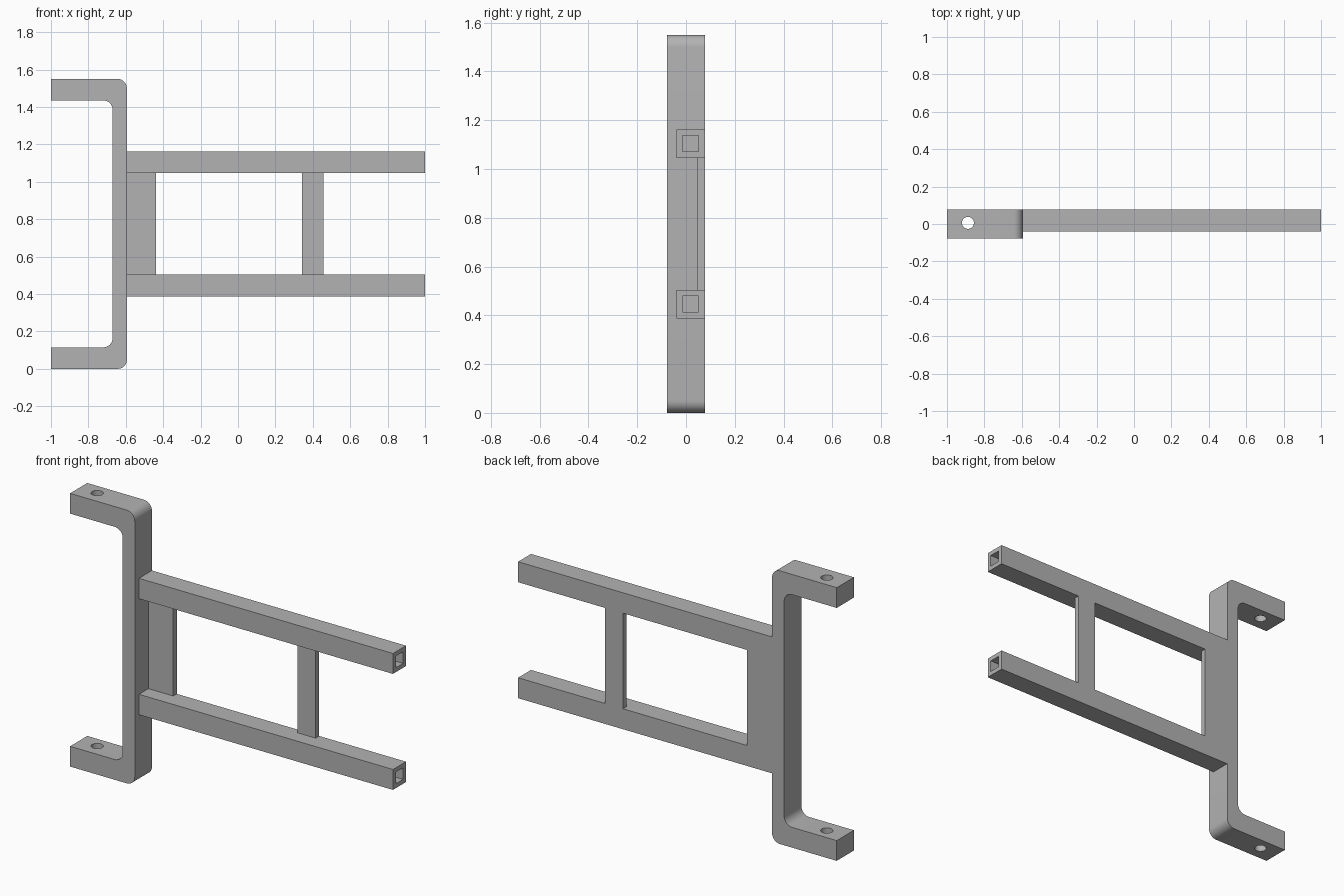
import bpy, bmesh
from math import pi, cos, sin
from mathutils import Matrix, Vector

cube = bpy.data.objects.get("Cube")
if cube:
    bpy.data.objects.remove(cube, do_unlink=True)

# Single bare-metal colour
metal = bpy.data.materials.new("grey_metal")
metal.use_nodes = True
GREY = (0.45, 0.45, 0.45, 1)
metal.diffuse_color = GREY
metal.node_tree.nodes["Principled BSDF"].inputs["Base Color"].default_value = GREY

HALF_Y = 0.077          # half depth of the bracket
HEIGHT = 1.55
MID = HEIGHT / 2
TUBE = 0.116            # outer tube width
WALL = 0.025
WEB_X = -0.594          # outer face of the bracket web


def make(name, bm):
    bmesh.ops.recalc_face_normals(bm, faces=bm.faces)
    mesh = bpy.data.meshes.new(name)
    bm.to_mesh(mesh)
    bm.free()
    mesh.materials.append(metal)
    obj = bpy.data.objects.new(name, mesh)
    bpy.context.collection.objects.link(obj)
    return obj


def box(name, x, y, z):
    bm = bmesh.new()
    size = Vector((x[1] - x[0], y[1] - y[0], z[1] - z[0]))
    mid = Vector((sum(x), sum(y), sum(z))) / 2
    bmesh.ops.create_cube(bm, size=1, matrix=Matrix.Translation(mid) @ Matrix.Diagonal(size).to_4x4())
    return make(name, bm)


def cut(obj, cutter):
    mod = obj.modifiers.new("cut", "BOOLEAN")
    mod.operation = "DIFFERENCE"
    mod.solver = "EXACT"
    mod.object = cutter
    bpy.context.view_layer.objects.active = obj
    bpy.ops.object.modifier_apply(modifier=mod.name)
    bpy.data.objects.remove(cutter, do_unlink=True)


def arc(cx, cz, r, start, end, steps=8):
    angles = [start + (end - start) * i / steps for i in range(steps + 1)]
    return [(cx + r * cos(a), cz + r * sin(a)) for a in angles]


# C-shaped bracket: rounded profile mirrored about mid height, extruded in depth
flange, inner_x, r = 0.115, -0.67, 0.05
lower = [(-1, flange), (-1, 0)]
lower += arc(WEB_X - r, r, r, -pi / 2, 0)
inner = arc(inner_x - r, flange + r, r, 0, -pi / 2)
upper = [(x, HEIGHT - z) for x, z in reversed(lower)]
profile = lower + upper + [(x, HEIGHT - z) for x, z in reversed(inner)] + inner
bm = bmesh.new()
face = bm.faces.new([bm.verts.new((x, -HALF_Y, z)) for x, z in profile])
ext = bmesh.ops.extrude_face_region(bm, geom=[face], use_keep_orig=True)
moved = [v for v in ext["geom"] if isinstance(v, bmesh.types.BMVert)]
bmesh.ops.translate(bm, verts=moved, vec=(0, 2 * HALF_Y, 0))
bracket = make("mounting_bracket", bm)

# Bolt holes through both flanges
bm = bmesh.new()
bmesh.ops.create_cone(bm, cap_ends=True, segments=32, radius1=0.032, radius2=0.032, depth=HEIGHT + 1,
                      matrix=Matrix.Translation((-0.888, 0.006, MID)))
cut(bracket, make("hole_cutter", bm))
bpy.ops.object.select_all(action="DESELECT")
bracket.select_set(True)
bpy.context.view_layer.objects.active = bracket
bpy.ops.object.shade_smooth_by_angle()

# Square tubes, hollow up to the bracket web
for name, sign in (("lower_tube", -1), ("upper_tube", 1)):
    zc = MID + sign * 0.329
    yc = HALF_Y - TUBE / 2
    h, i = TUBE / 2, TUBE / 2 - WALL
    tube = box(name, (WEB_X, 1), (yc - h, yc + h), (zc - h, zc + h))
    cut(tube, box("bore_cutter", (WEB_X + 0.002, 1.1), (yc - i, yc + i), (zc - i, zc + i)))

# Flat plates joining the tubes, flush with the back
gap = 0.329 - TUBE / 2
for name, x in (("gusset_plate", (WEB_X, -0.438)), ("cross_plate", (0.341, 0.456))):
    box(name, x, (0.045, HALF_Y), (MID - gap, MID + gap))
